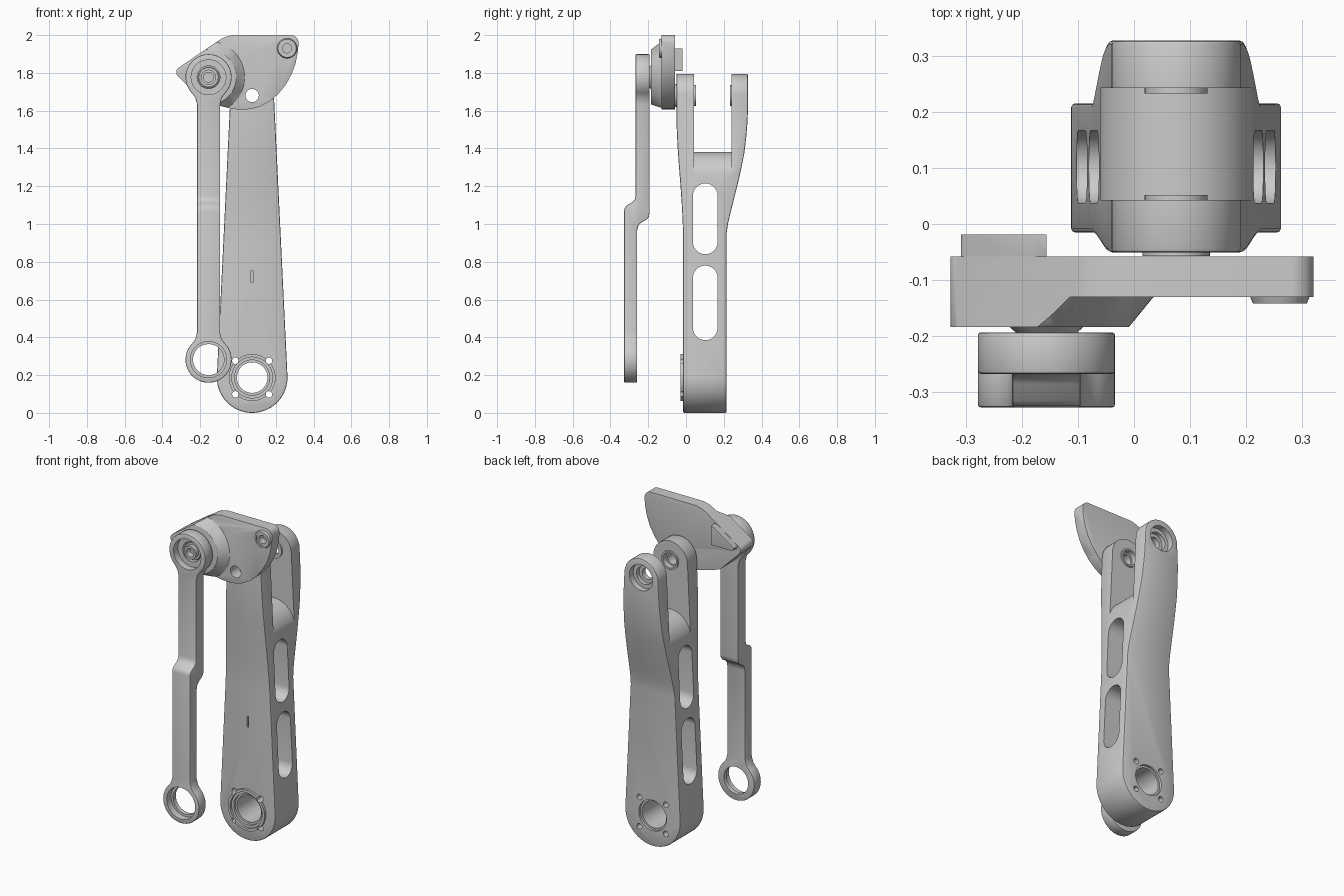
import bpy, bmesh
from math import sin, cos, acos, radians, hypot, atan2, pi

if "Cube" in bpy.data.objects:
    bpy.data.objects.remove(bpy.data.objects["Cube"])


def loft(name, a, p0, b, p1, axis='y'):
    """Solid between outline a at p0 and outline b at p1 along the axis."""
    bm = bmesh.new()
    put = (lambda u, v, p: (u, p, v)) if axis == 'y' else (lambda u, v, p: (p, u, v))
    r0 = [bm.verts.new(put(u, v, p0)) for u, v in a]
    r1 = [bm.verts.new(put(u, v, p1)) for u, v in b]
    bm.faces.new(r0)
    bm.faces.new(r1[::-1])
    n = len(a)
    for i in range(n):
        j = (i + 1) % n
        bm.faces.new((r0[i], r1[i], r1[j], r0[j]))
    bmesh.ops.recalc_face_normals(bm, faces=bm.faces)
    me = bpy.data.meshes.new(name)
    bm.to_mesh(me)
    bm.free()
    ob = bpy.data.objects.new(name, me)
    bpy.context.collection.objects.link(ob)
    return ob


def prism(name, pts, p0, p1, axis='y'):
    return loft(name, pts, p0, pts, p1, axis)


def arc(c, r, a0, a1, n):
    return [(c[0] + r * cos(radians(a0 + (a1 - a0) * i / n)),
             c[1] + r * sin(radians(a0 + (a1 - a0) * i / n))) for i in range(n + 1)]


def cyl(name, c, r0, y0, y1, r1=None, n=48):
    return loft(name, arc(c, r0, 0, 360, n)[:-1], y0,
                arc(c, r0 if r1 is None else r1, 0, 360, n)[:-1], y1)


def hull(c1, r1, c2, r2, n=32):
    """Outline wrapped around two circles."""
    dx, dy = c2[0] - c1[0], c2[1] - c1[1]
    t = atan2(dy, dx) * 180 / pi
    phi = acos((r1 - r2) / hypot(dx, dy)) * 180 / pi
    return arc(c2, r2, t - phi, t + phi, n) + arc(c1, r1, t + phi, t + 360 - phi, n)


def apply(ob, mod):
    bpy.context.view_layer.objects.active = ob
    bpy.ops.object.modifier_apply(modifier=mod.name)


def boolean(ob, other, op='DIFFERENCE'):
    m = ob.modifiers.new('bool', 'BOOLEAN')
    m.operation, m.object, m.solver = op, other, 'EXACT'
    apply(ob, m)
    bpy.data.objects.remove(other)


def bore(ob, c, r, y0, y1):
    boolean(ob, cyl('cutter', c, r, y0, y1))


def bevel(ob, w):
    m = ob.modifiers.new('bevel', 'BEVEL')
    m.width, m.segments, m.limit_method, m.angle_limit = w, 2, 'ANGLE', radians(35)
    apply(ob, m)


def smooth(ob):
    bpy.ops.object.select_all(action='DESELECT')
    ob.select_set(True)
    bpy.context.view_layer.objects.active = ob
    bpy.ops.object.shade_smooth_by_angle(angle=radians(30))


LOW, TOP = (0.075, 0.187), (0.075, 1.68)      # fork arm pivots
ROD_LOW, ROD_TOP = (-0.156, 0.282), (-0.156, 1.777)
PIN = (0.26, 1.93)

# Fork arm: tapered front outline crossed with a flared side profile
arm = prism('fork_arm', hull(LOW, 0.187, TOP, 0.115, 40), -0.3, 0.6)
side = [(-0.015, -0.1)]
for i in range(11):
    t = i / 10
    side.append((-0.015 - 0.036 * t * t * (3 - 2 * t), 0.9 + 0.7 * t))
side += [(-0.051, 1.95), (0.327, 1.95), (0.327, 1.58), (0.324, 1.52), (0.318, 1.45), (0.308, 1.37),
         (0.294, 1.30), (0.276, 1.22), (0.256, 1.14), (0.236, 1.06), (0.222, 1.0),
         (0.215, 0.95), (0.215, -0.1)]
boolean(arm, prism('cutter', side, -0.5, 0.6, 'x'), 'INTERSECT')
bevel(arm, 0.007)
# gap between the prongs with a domed floor
gap = [(-0.4, 2.0), (-0.4, 1.243)] + arc((0.075, 1.243), 0.138, 180, 0, 32) + [(0.6, 1.243), (0.6, 2.0)]
boolean(arm, prism('cutter', gap, 0.043, 0.242))
# side windows
for z0, z1 in ((0.45, 0.715), (0.905, 1.15)):
    boolean(arm, prism('cutter', hull((0.102, z0), 0.065, (0.102, z1), 0.065, 16), -0.5, 0.6, 'x'))
# pivot bosses on the prongs
for y0, y1, r in ((-0.057, -0.03, 0.06), (0.03, 0.052, 0.056), (0.233, 0.26, 0.056)):
    boolean(arm, cyl('boss', TOP, r, y0, y1), 'UNION')
bore(arm, TOP, 0.035, -0.2, 0.5)
bore(arm, TOP, 0.045, 0.02, 0.06)
bore(arm, TOP, 0.078, 0.29, 0.4)
bore(arm, TOP, 0.055, 0.265, 0.4)
# lower bearing seat with raised ring and bolt holes
ring = cyl('ring', LOW, 0.124, -0.029, -0.005)
bore(ring, LOW, 0.108, -0.1, 0.1)
boolean(arm, ring, 'UNION')
bore(arm, LOW, 0.081, -0.2, 0.4)
bore(arm, LOW, 0.093, -0.2, 0.0)
bore(arm, LOW, 0.093, 0.2, 0.4)
for sx in (-1, 1):
    for sz in (-1, 1):
        bore(arm, (LOW[0] + sx * 0.089, LOW[1] + sz * 0.089), 0.017, -0.2, 0.4)
# narrow index slot in the front face
boolean(arm, prism('cutter', [(0.07, 0.69), (0.08, 0.69), (0.08, 0.755), (0.07, 0.755)], -0.1, 0.0))
smooth(arm)

# Link rod: two-eyed outline crossed with a joggled side profile
x = ROD_LOW[0]
outline = (arc(ROD_LOW, 0.122, 135, 405, 48)
           + [(x + 0.07, 0.39), (x + 0.061, 0.425), (x + 0.061, 1.634), (x + 0.07, 1.669)]
           + arc(ROD_TOP, 0.122, -45, 225, 48)
           + [(x - 0.07, 1.669), (x - 0.061, 1.634), (x - 0.061, 0.425), (x - 0.07, 0.39)])
rod = prism('link_rod', outline, -0.6, 0.1)
joggle = [(-0.327, 0), (-0.327, 1.07), (-0.324, 1.085), (-0.315, 1.098), (-0.285, 1.115), (-0.272, 1.128),
          (-0.267, 1.15), (-0.267, 2.1), (-0.193, 2.1), (-0.193, 1.06), (-0.196, 1.04), (-0.207, 1.025),
          (-0.24, 1.005), (-0.253, 0.99), (-0.259, 0.965), (-0.259, 0)]
boolean(rod, prism('cutter', joggle, -0.5, 0.3, 'x'), 'INTERSECT')
bevel(rod, 0.005)
bore(rod, ROD_LOW, 0.082, -0.5, 0.0)
bore(rod, ROD_LOW, 0.096, -0.5, -0.285)
bore(rod, ROD_TOP, 0.06, -0.5, 0.0)
bore(rod, ROD_TOP, 0.092, -0.5, -0.225)
smooth(rod)

# Bell crank: plate plus conical thick end
shape = (arc((-0.297, 1.803), 0.03, 230, 125, 8)
         + [(-0.10, 1.973), (-0.07, 1.990), (-0.03, 2.0)]
         + arc((0.28, 1.96), 0.04, 90, 0, 8)
         + [(0.318, 1.915), (0.305, 1.85), (0.285, 1.795), (0.255, 1.74), (0.215, 1.69), (0.17, 1.65),
            (0.12, 1.623), (0.07, 1.609), (0.02, 1.605), (-0.03, 1.609), (-0.09, 1.624),
            (-0.15, 1.64), (-0.19, 1.656), (-0.22, 1.685)])
crank = prism('bell_crank', shape, -0.13, -0.058)
thick = prism('thick', shape, -0.184, -0.07)
far = (-0.5, ROD_TOP[1])
cone = loft('cone', hull(far, 0.199, ROD_TOP, 0.199), -0.12, hull(far, 0.14, ROD_TOP, 0.14), -0.192)
boolean(thick, cone, 'INTERSECT')
boolean(crank, thick, 'UNION')
# rear stop block
stop = prism('stop', [(-0.156, 1.81), (-0.156, 1.928), (-0.18, 1.917), (-0.302, 1.834), (-0.308, 1.825),
                      (-0.30, 1.812), (-0.285, 1.81)], -0.08, -0.019)
boolean(crank, stop, 'UNION')
bevel(crank, 0.006)
# link seat and small pin seat
boolean(crank, cyl('seat', ROD_TOP, 0.07, -0.18, -0.193, 0.055), 'UNION')
boolean(crank, cyl('seat', PIN, 0.057, -0.12, -0.142, 0.048), 'UNION')
bore(crank, PIN, 0.038, -0.3, -0.136)
bore(crank, PIN, 0.024, -0.3, -0.095)
bore(crank, TOP, 0.035, -0.3, 0.1)
smooth(crank)

# Link pin standing inside the rod eye
pin = cyl('link_pin', ROD_TOP, 0.052, -0.18, -0.215)
boolean(pin, cyl('tip', ROD_TOP, 0.04, -0.2, -0.24), 'UNION')
bore(pin, ROD_TOP, 0.026, -0.3, -0.2)
smooth(pin)
